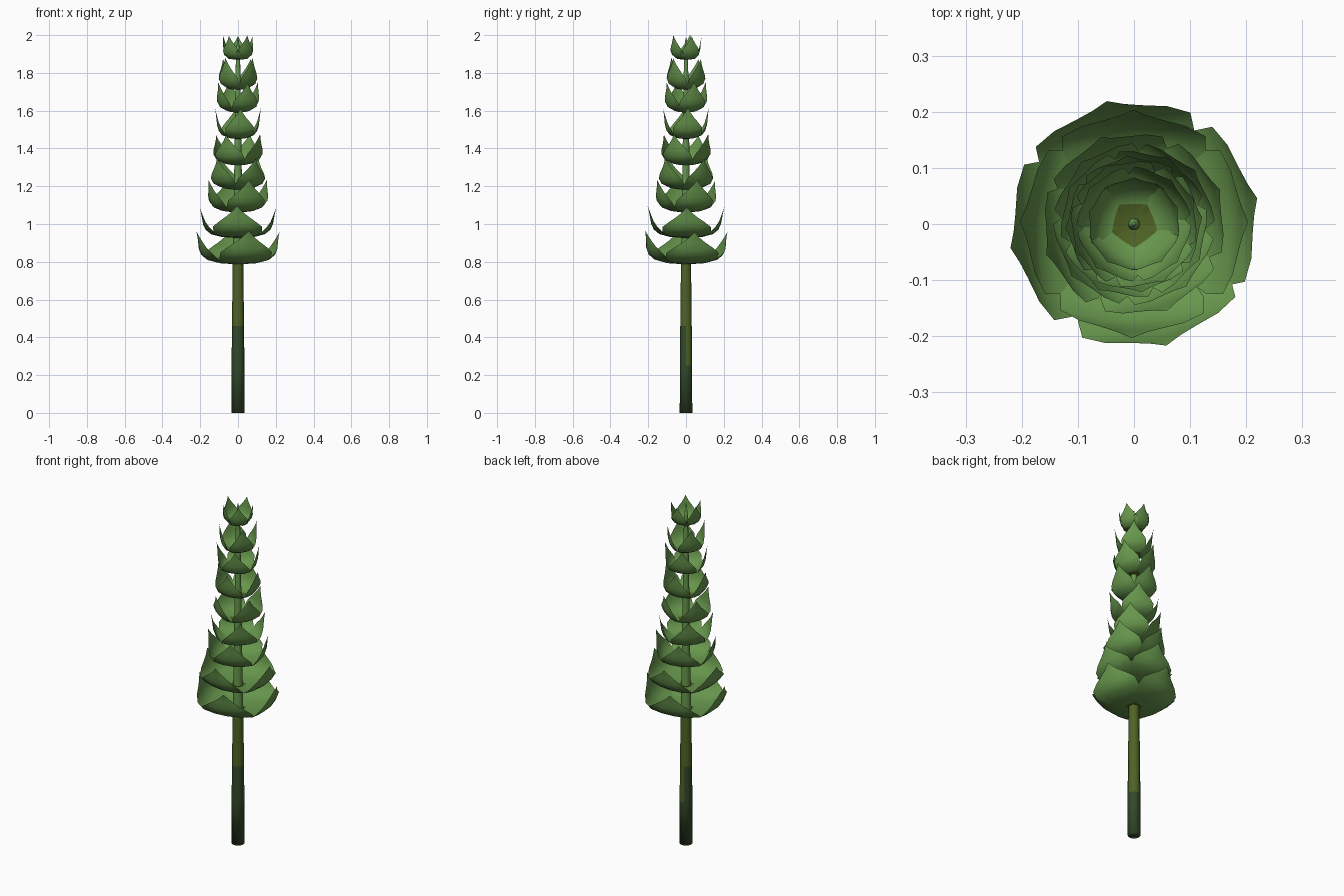
import bpy, bmesh, math, random

if "Cube" in bpy.data.objects:
    bpy.data.objects.remove(bpy.data.objects["Cube"])

random.seed(4)


def material(name, rgb):
    m = bpy.data.materials.new(name)
    m.diffuse_color = (*rgb, 1)
    m.use_nodes = True
    m.node_tree.nodes["Principled BSDF"].inputs["Base Color"].default_value = m.diffuse_color
    return m


LEAF = material("leaf green", (0.135, 0.305, 0.073))
OLIVE = material("olive green", (0.078, 0.125, 0.018))
DARK = material("dark stem green", (0.034, 0.066, 0.022))


def finish(bm, name, mats):
    me = bpy.data.meshes.new(name)
    bm.to_mesh(me)
    bm.free()
    for m in mats:
        me.materials.append(m)
    for p in me.polygons:
        p.use_smooth = True
    ob = bpy.data.objects.new(name, me)
    bpy.context.collection.objects.link(ob)
    return ob


# Stem: tapering tube, coloured by height, with the olive reaching lower at the back right
bm = bmesh.new()
profile = [(0, .035), (.25, .034), (.46, .032), (.79, .028), (1.2, .021), (1.6, .016), (1.9, .011),
           (1.985, .003)]
N = 10
rings = [[bm.verts.new((r * math.cos(2 * math.pi * i / N), r * math.sin(2 * math.pi * i / N), z))
          for i in range(N)] for z, r in profile]
for a, b in zip(rings, rings[1:]):
    for i in range(N):
        f = bm.faces.new((a[i], a[(i + 1) % N], b[(i + 1) % N], b[i]))
        c = f.calc_center_median()
        limit = .3 if c.x + c.y > .03 else .46
        f.material_index = 0 if c.z < limit else 1 if c.z < .79 else 2
bm.faces.new(rings[0][::-1]).material_index = 0
bm.faces.new(rings[-1]).material_index = 2
stem = finish(bm, "stem", [DARK, OLIVE, LEAF])

# Leaf outline: distance out, height, half width, edge lift (fractions); an olive foot comes first
LEAF_ROWS = [(.42, .04, .42, .03), (.70, .13, .60, .07), (.84, .27, .60, .10), (.91, .45, .44, .08),
             (.94, .66, .25, .04), (.965, .83, .12, .01), (1.0, 1.0, .004, 0)]
ACROSS = (-1, -.55, 0, .55, 1)
FOOT = .036


def whorl(name, z0, height, radius, turn, count=4):
    bm = bmesh.new()
    foot = FOOT / radius
    table = [(.05, 0, .05, 0), (foot, .02, foot * .95, .01)]
    table += [row for row in LEAF_ROWS if row[0] > foot + .02]
    for k in range(count):
        ang = turn + 2 * math.pi * k / count + random.uniform(-.04, .04)
        lift = random.uniform(-.006, .006)
        c, s = math.cos(ang), math.sin(ang)
        rows = []
        for out, up, wid, edge in table:
            row = []
            for a in ACROSS:
                r = radius * (out - .12 * a * a * wid)
                t = radius * wid * a * 1.05
                z = z0 + (height + lift) * (up + edge * a * a)
                row.append(bm.verts.new((r * c - t * s, r * s + t * c, z)))
            rows.append(row)
        for j, (a, b) in enumerate(zip(rows, rows[1:])):
            for i in range(len(ACROSS) - 1):
                f = bm.faces.new((a[i], b[i], b[i + 1], a[i + 1]))
                f.material_index = 1 if j == 0 else 0
    return finish(bm, name, [LEAF, OLIVE])


# Whorls of cupped leaves: base height, leaf height, radius, turn in degrees
whorls = [(.785, .175, .224, 13), (.925, .165, .203, 0), (1.06, .17, .165, 20), (1.18, .17, .145, 40),
          (1.31, .16, .133, 60), (1.45, .165, .122, 5), (1.59, .16, .115, 25), (1.71, .165, .103, 50),
          (1.87, .128, .083, 20)]
for n, (z0, h, r, deg) in enumerate(whorls):
    whorl("leaf_whorl_%d" % (n + 1), z0, h, r, math.radians(deg), 5 if n == 8 else 4)
